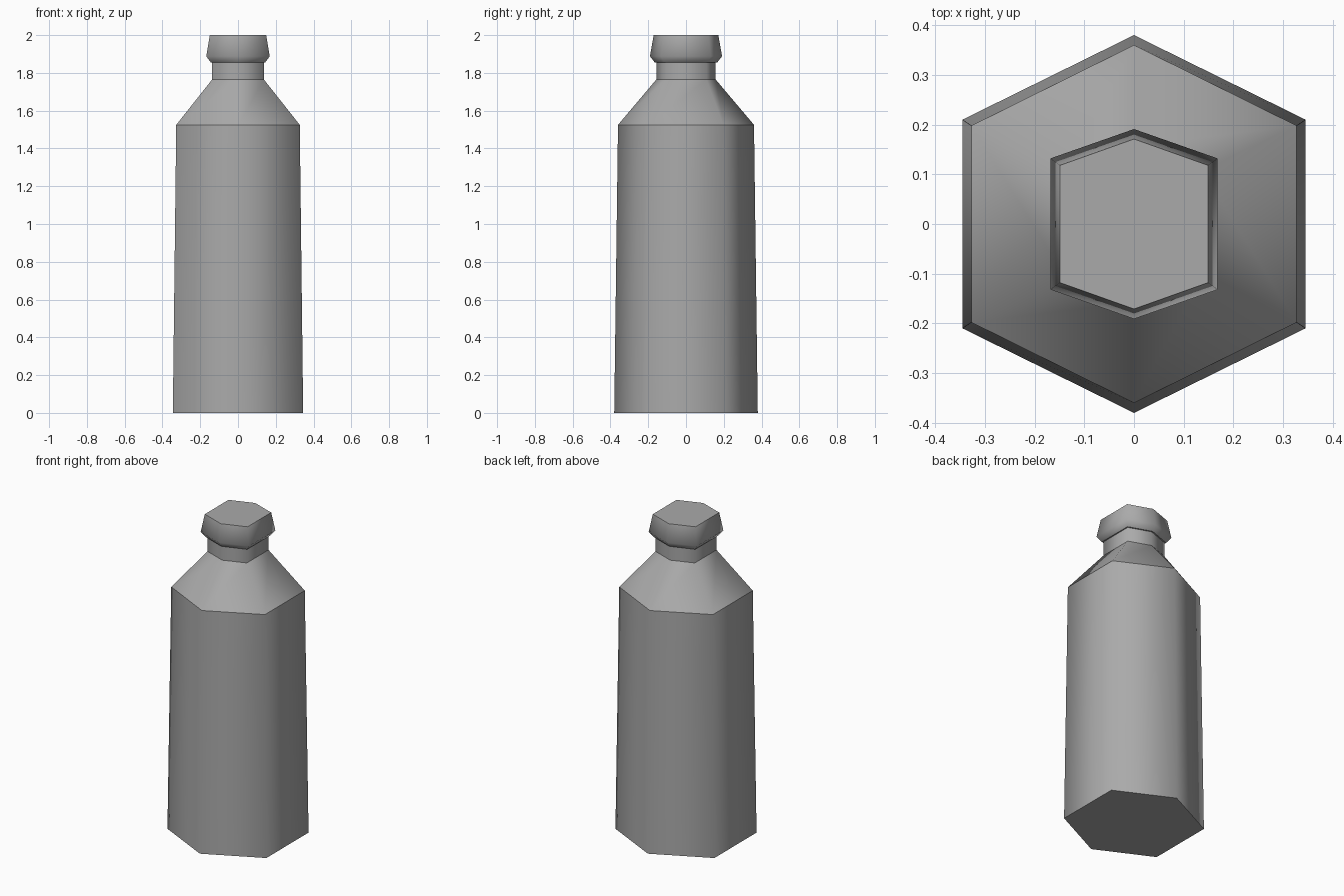
import bpy
import bmesh

cube = bpy.data.objects.get("Cube")
if cube:
    bpy.data.objects.remove(cube, do_unlink=True)

grey = bpy.data.materials.new("Plain grey")
grey.use_nodes = True
tone = (0.4, 0.4, 0.4, 1.0)
grey.diffuse_color = tone
shader = next(n for n in grey.node_tree.nodes if n.type == 'BSDF_PRINCIPLED')
shader.inputs["Base Color"].default_value = tone

# Six-sided sections: height, half width, depth at the point, depth at the side
BASE = (0.0, 0.345, 0.38, 0.21)
SHOULDER = (1.525, 0.327, 0.36, 0.198)
NECK_LOW = (1.765, 0.137, 0.157, 0.108)
NECK_TOP = (1.855, 0.137, 0.157, 0.108)
CAP_LOW = (1.855, 0.144, 0.165, 0.114)
CAP_RIM = (1.888, 0.168, 0.191, 0.132)
CAP_TOP = (2.0, 0.149, 0.171, 0.118)


def hex_part(name, sections, bottom=False, top=False):
    """Loft six-sided sections with smooth walls and crisp flat ends."""
    bm = bmesh.new()
    rings = []
    for z, w, tip, side in sections:
        outline = [(w, -side), (w, side), (0, tip), (-w, side), (-w, -side), (0, -tip)]
        rings.append([bm.verts.new((x, y, z)) for x, y in outline])
    for low, high in zip(rings, rings[1:]):
        for i in range(6):
            j = (i + 1) % 6
            bm.faces.new((low[i], low[j], high[j], high[i])).smooth = True
    ends = []
    if bottom:
        ends.append(bm.faces.new(rings[0][::-1]))
    if top:
        ends.append(bm.faces.new(rings[-1]))
    for face in ends:
        for edge in face.edges:
            edge.smooth = False
    mesh = bpy.data.meshes.new(name)
    bm.to_mesh(mesh)
    bm.free()
    mesh.materials.append(grey)
    obj = bpy.data.objects.new(name, mesh)
    bpy.context.collection.objects.link(obj)
    return obj


# Separate parts keep a crisp crease where they meet
hex_part("bottle_body", [BASE, SHOULDER], bottom=True)
hex_part("bottle_shoulder", [SHOULDER, NECK_LOW])
hex_part("bottle_neck", [NECK_LOW, NECK_TOP])
hex_part("bottle_cap", [CAP_LOW, CAP_RIM, CAP_TOP], bottom=True, top=True)
